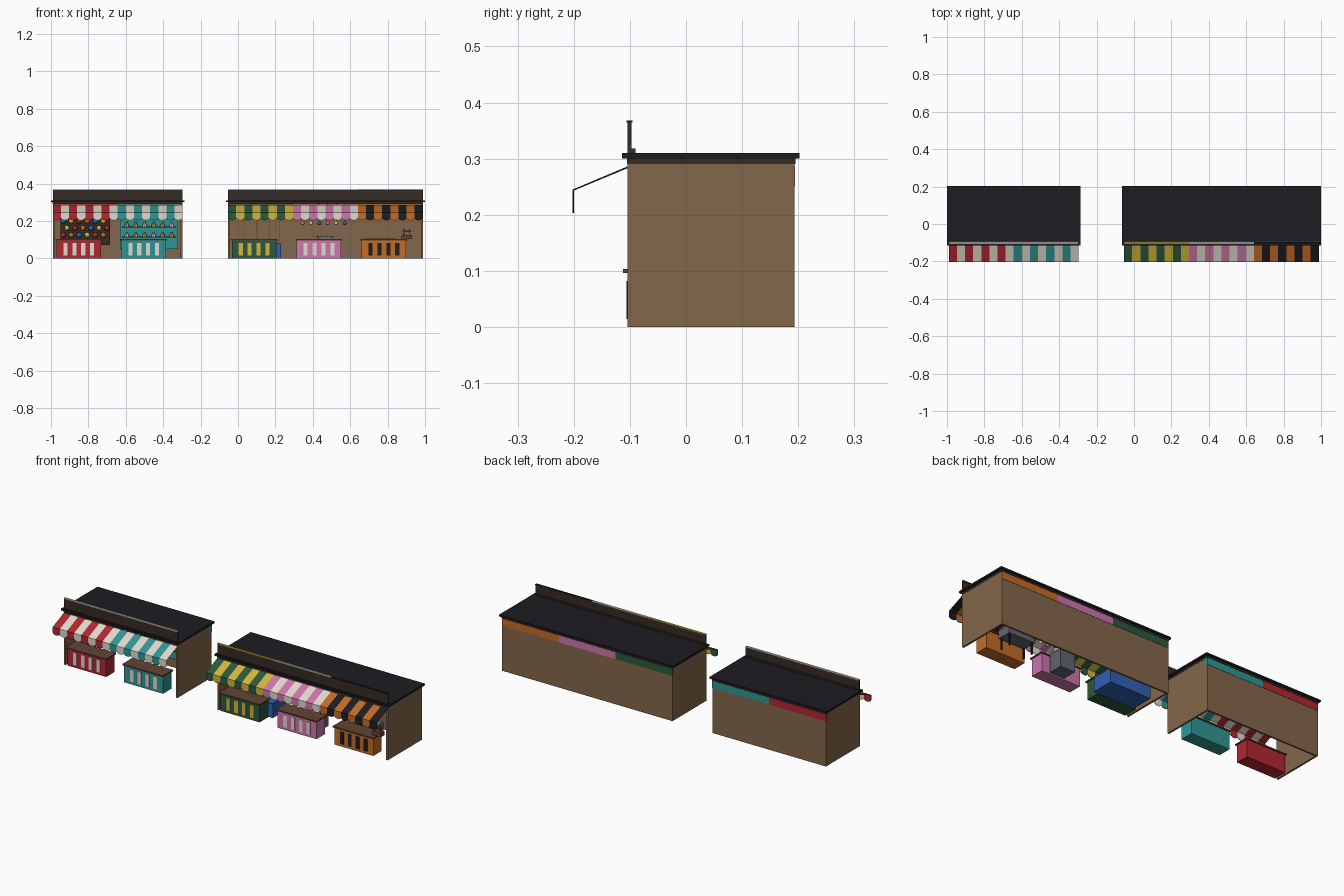
import bpy, bmesh, math
from mathutils import Vector

if "Cube" in bpy.data.objects:
    bpy.data.objects.remove(bpy.data.objects["Cube"])

MATS = {}
COL = dict(wood=(.23, .135, .07), dark=(.035, .024, .018), roof=(.012, .012, .016), red=(.45, .02, .03),
           white=(.75, .7, .62), teal=(.03, .30, .30), green=(.025, .10, .045), yellow=(.65, .48, .05),
           pink=(.62, .18, .42), orange=(.55, .15, .02), black=(.012, .012, .016), blue=(.03, .12, .45),
           grey=(.12, .13, .15), brown=(.12, .06, .035))


def mat(c):
    if c not in MATS:
        MATS[c] = bpy.data.materials.new(c + "_paint")
        MATS[c].diffuse_color = (*COL[c], 1)
    return MATS[c]


def finish(name, bm, cols):
    me = bpy.data.meshes.new(name)
    bm.to_mesh(me)
    bm.free()
    for c in cols:
        me.materials.append(mat(c))
    ob = bpy.data.objects.new(name, me)
    bpy.context.collection.objects.link(ob)
    return ob


def add_box(bm, x0, x1, y0, y1, z0, z1, m=0):
    v = bmesh.ops.create_cube(bm, size=1)["verts"]
    for p in v:
        p.co = Vector((x1 if p.co.x > 0 else x0, y1 if p.co.y > 0 else y0, z1 if p.co.z > 0 else z0))
        for f in p.link_faces:
            f.material_index = m


def box(name, c, *d):
    bm = bmesh.new()
    add_box(bm, *d)
    return finish(name, bm, [c])


def boxes(name, c, dims):
    bm = bmesh.new()
    for d in dims:
        add_box(bm, *d)
    return finish(name, bm, [c])


def balls(name, cols, items, seg=10):
    # items: (x, y, z, radius, colour index)
    bm = bmesh.new()
    for x, y, z, r, m in items:
        v = bmesh.ops.create_uvsphere(bm, u_segments=seg, v_segments=6, radius=r)["verts"]
        bmesh.ops.translate(bm, verts=v, vec=(x, y, z))
        for p in v:
            for f in p.link_faces:
                f.material_index = m
    return finish(name, bm, cols)


def cone(name, c, x, y, z0, z1, r0, r1, seg=12):
    bm = bmesh.new()
    v = bmesh.ops.create_cone(bm, segments=seg, radius1=r0, radius2=r1, depth=z1 - z0, cap_ends=True)["verts"]
    bmesh.ops.translate(bm, verts=v, vec=(x, y, (z0 + z1) / 2))
    return finish(name, bm, [c])


def awning(name, x0, w, a, b, n=8):
    # striped slope with a scalloped valance
    bm = bmesh.new()
    s = w / n
    for i in range(n):
        l, r = x0 + i * s, x0 + (i + 1) * s
        arc = [(l + s / 2 + s / 2 * math.cos(t), -.201, .216 - .013 * math.sin(t))
               for t in [math.pi * k / 6 for k in range(7)]]
        top = [bm.verts.new(p) for p in ((l, -.103, .285), (r, -.103, .285))]
        edge = [bm.verts.new(p) for p in ((r, -.201, .244), (l, -.201, .244))]
        low = [bm.verts.new(p) for p in arc]
        for f in (bm.faces.new([top[0], edge[1], edge[0], top[1]]), bm.faces.new([edge[0], edge[1]] + low[::-1])):
            f.material_index = i % 2
    bmesh.ops.recalc_face_normals(bm, faces=bm.faces)
    ob = finish(name, bm, [a, b])
    mod = ob.modifiers.new("thickness", "SOLIDIFY")
    mod.thickness = .003
    mod.offset = 0


W = .347


def building(tag, x0, x1):
    # shell open at the front and underneath
    boxes(tag + "_walls", "wood", [(x0, x1, .183, .193, 0, .29), (x0, x0 + .01, -.104, .183, 0, .29),
                                   (x1 - .01, x1, -.104, .183, 0, .29)])
    box(tag + "_top_beam", "dark", x0 - .001, x1 + .001, -.105, .195, .29, .30)
    box(tag + "_roof", "roof", x0 - .01, x1 + .012, -.114, .202, .30, .31)
    box(tag + "_sign_foot", "dark", x0, x1, -.104, -.09, .31, .318)


def stall(tag, x, a, b):
    awning(tag + "_awning", x, W, a, b)
    box(tag + "_back_band", a, x, x + W, .175, .1945, .25, .289)
    box(tag + "_sign_board", "dark", x, x + W, -.104, -.097, .31, .364)
    box(tag + "_sign_cap", b, x, x + W, -.106, -.095, .364, .368)
    # counter
    l, r = x + .02, x + .258
    box(tag + "_counter", a, l, r, -.104, -.03, 0, .096)
    box(tag + "_counter_top", "brown", l - .005, r + .005, -.112, -.024, .096, .103)
    p = (r - l) / 5
    boxes(tag + "_counter_stripes", b, [(l + i * p - .011, l + i * p + .011, -.106, -.1035, .014, .082)
                                        for i in range(1, 5)])


building("left", -.99, -.297)
building("right", -.053, .988)
STALLS = [("balloon_stall", -.99, "red", "white"), ("shelf_stall", -.643, "teal", "white"),
          ("pond_stall", -.053, "green", "yellow"), ("sweet_stall", .294, "pink", "white"),
          ("grill_stall", .641, "orange", "black")]
for s in STALLS:
    stall(*s)

# balloon board on the back wall
box("balloon_board", "dark", -.95, -.685, .17, .183, .07, .225)
balls("balloons", ["red", "yellow", "blue", "orange"],
      [(-.935 + i * .043 + (.02 if k % 2 else 0), .16, .125 + k * .037, .015, (i * 3 + k) % 4)
       for k in range(3) for i in range(6)])

# shelves with prizes
box("prize_panel", "teal", -.63, -.32, .172, .183, .05, .23)
boxes("prize_shelves", "brown", [(-.62, -.33, .14, .172, z, z + .006) for z in (.11, .165)])
for k, z in enumerate((.116, .171)):
    for i in range(6):
        cone("prize_cone", "yellow" if (i + k) % 3 else "white", -.595 + i * .048, .155, z, z + .025, .014, .003, 8)

# water pond with fishing rods
boxes("pond_basin", "blue", [(-.02, .23, -.025, .10, 0, .07), (-.02, .23, -.025, -.018, .07, .078),
                             (-.02, .23, .093, .10, .07, .078), (-.02, -.013, -.018, .093, .07, .078),
                             (.223, .23, -.018, .093, .07, .078)])
balls("pond_toys", ["yellow"], [(.01 + i * .04, .01 + (i % 2) * .05, .076, .011, 0) for i in range(5)])
boxes("fishing_rods", "brown", [(x, x + .003, .176, .179, .06, .23) for x in (.035, .1, .165, .22)])

# sweet stall: machine, bowl and hanging treats
box("sweet_machine", "grey", .42, .51, -.02, .06, 0, .10)
cone("sweet_bowl", "white", .465, .02, .10, .12, .03, .05, 16)
balls("hanging_treats", ["pink", "white", "blue"],
      [(.345 + i * .045, -.07, .188, .011, i % 3) for i in range(6)])
boxes("treat_strings", "dark", [(.344 + i * .045, .346 + i * .045, -.071, -.069, .195, .29) for i in range(6)])

# grill with hood and shelf
box("grill_body", "grey", .68, .84, -.01, .07, .06, .105)
boxes("grill_legs", "black", [(x, x + .008, y, y + .008, 0, .06) for x in (.685, .825) for y in (-.005, .055)])
boxes("grill_menu_stand", "brown", [(.875, .93, -.08, -.05, .103, .125), (.885, .889, -.07, -.066, .125, .16),
                                    (.916, .92, -.07, -.066, .125, .16), (.88, .925, -.072, -.064, .14, .15)])

# battens on the back walls between stalls
boxes("wall_battens", "wood", [(x - .006, x + .006, .178, .184, 0, .29) for x in (-.643, .294, .641)])

for m in bpy.data.materials:
    if m.users and not m.is_grease_pencil:
        m.use_nodes = True
        m.node_tree.nodes["Principled BSDF"].inputs["Base Color"].default_value = m.diffuse_color
